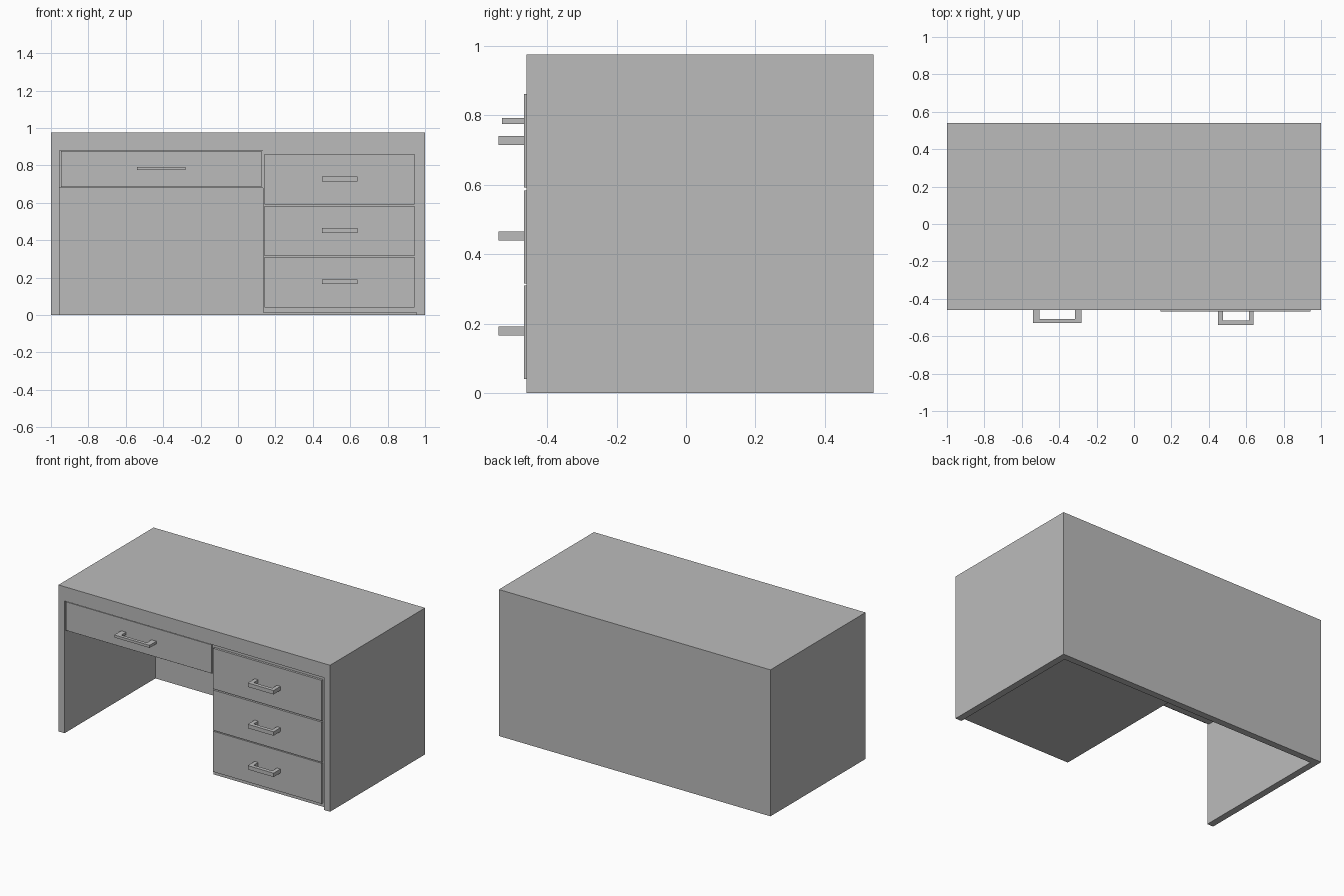
import bpy
import bmesh

default = bpy.data.objects.get("Cube")
if default:
    bpy.data.objects.remove(default, do_unlink=True)

# One plain grey finish
grey = bpy.data.materials.new("plain_grey")
grey.use_nodes = True
COLOUR = (0.5, 0.5, 0.5, 1)
grey.diffuse_color = COLOUR
grey.node_tree.nodes["Principled BSDF"].inputs["Base Color"].default_value = COLOUR


def finish(name, bm):
    bmesh.ops.recalc_face_normals(bm, faces=bm.faces)
    mesh = bpy.data.meshes.new(name)
    bm.to_mesh(mesh)
    bm.free()
    mesh.materials.append(grey)
    obj = bpy.data.objects.new(name, mesh)
    bpy.context.collection.objects.link(obj)
    return obj


def box(name, xs, ys, zs):
    bm = bmesh.new()
    bmesh.ops.create_cube(bm, size=1)
    for v in bm.verts:
        v.co = [r[0] if c < 0 else r[1] for c, r in zip(v.co, (xs, ys, zs))]
    return finish(name, bm)


def handle(name, xs, ys, zs, leg, bar):
    """U-shaped pull: plan outline extruded upwards."""
    (x0, x1), (front, back), (z0, z1) = xs, ys, zs
    outline = [(x0, back), (x0, front), (x1, front), (x1, back),
               (x1 - leg, back), (x1 - leg, front + bar),
               (x0 + leg, front + bar), (x0 + leg, back)]
    bm = bmesh.new()
    face = bm.faces.new([bm.verts.new((x, y, z0)) for x, y in outline])
    top = bmesh.ops.extrude_face_region(bm, geom=[face])["geom"]
    for v in top:
        if isinstance(v, bmesh.types.BMVert):
            v.co.z = z1
    return finish(name, bm)


FRONT, BACK, HEIGHT = -0.46, 0.54, 0.975
WALL, UNDER_TOP = 0.955, 0.88
INNER_BACK = BACK - 0.045

# Desk shell: top, two sides and back in one piece, open in front and below
shell = box("desk_shell", (-1, 1), (FRONT, BACK), (0, HEIGHT))
cutter = box("shell_cutter", (-WALL, WALL), (FRONT - 0.2, INNER_BACK), (-0.2, UNDER_TOP))
cutter.hide_render = True
cut = shell.modifiers.new("hollow", 'BOOLEAN')
cut.operation = 'DIFFERENCE'
cut.solver = 'EXACT'
cut.object = cutter
bpy.context.view_layer.objects.active = shell
bpy.ops.object.modifier_apply(modifier=cut.name)
bpy.data.objects.remove(cutter, do_unlink=True)

# Drawer pedestal
PED_FRONT = -0.452
box("pedestal", (0.135, WALL), (PED_FRONT, INNER_BACK), (0.015, UNDER_TOP))

# Three stacked drawers with pulls
for label, z0, z1, grip in (("lower", 0.04, 0.31, 0.165),
                            ("middle", 0.316, 0.584, 0.44),
                            ("upper", 0.592, 0.862, 0.715)):
    box(label + "_drawer_front", (0.143, 0.943), (-0.467, PED_FRONT), (z0, z1))
    handle(label + "_drawer_handle", (0.45, 0.64), (-0.54, -0.467),
           (grip, grip + 0.026), 0.026, 0.025)

# Wide drawer over the knee space
box("wide_drawer_box", (-WALL, 0.135), (-0.448, INNER_BACK), (0.68, UNDER_TOP))
box("wide_drawer_front", (-0.947, 0.125), (-0.458, -0.448), (0.686, 0.876))
handle("wide_drawer_handle", (-0.54, -0.28), (-0.53, -0.458),
       (0.775, 0.792), 0.036, 0.022)
